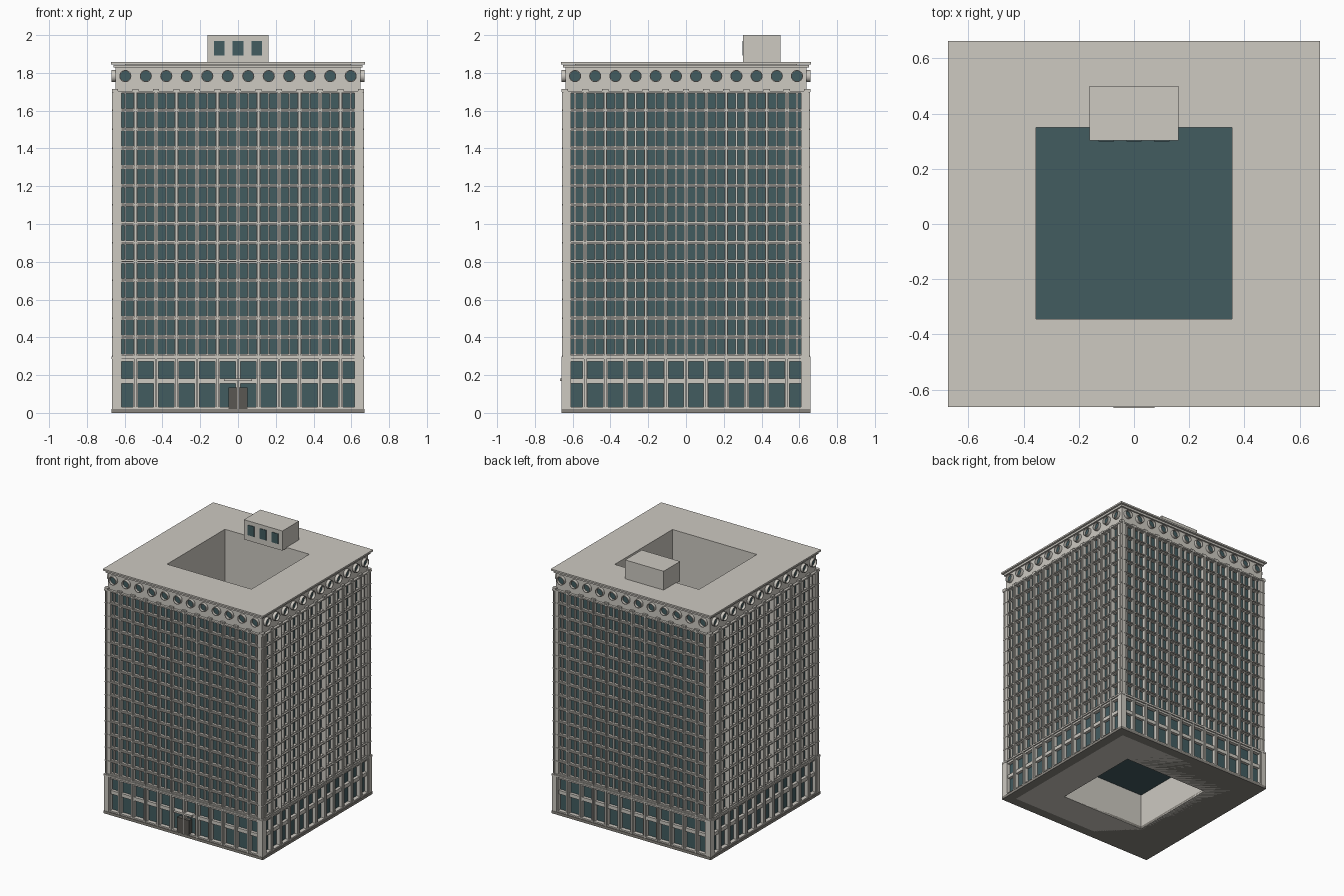
import bpy, bmesh, math
from mathutils import Vector

if "Cube" in bpy.data.objects:
    bpy.data.objects.remove(bpy.data.objects["Cube"])

HX, HY = 0.648, 0.638            # attic wall half sizes
CX, CY0, CY1 = 0.355, -0.345, 0.35   # courtyard opening
BAYS, FLOORS = 12, 14


def material(name, rgb):
    m = bpy.data.materials.new(name)
    m.diffuse_color = (*rgb, 1)
    m.use_nodes = True
    m.node_tree.nodes["Principled BSDF"].inputs["Base Color"].default_value = m.diffuse_color
    return m


STONE = material("stone", (0.61, 0.585, 0.535))
GLASS = material("glass", (0.055, 0.107, 0.118))
DARK = material("plinth_stone", (0.25, 0.235, 0.21))
DOOR = material("door_bronze", (0.10, 0.095, 0.085))


def finish(name, bm, mat):
    bmesh.ops.recalc_face_normals(bm, faces=bm.faces)
    me = bpy.data.meshes.new(name)
    bm.to_mesh(me)
    bm.free()
    me.materials.append(mat)
    ob = bpy.data.objects.new(name, me)
    bpy.context.collection.objects.link(ob)
    return ob


def box(bm, lo, hi):
    v = bmesh.ops.create_cube(bm, size=1)["verts"]
    for p in v:
        p.co = Vector([(lo[i] + hi[i]) / 2 + p.co[i] * (hi[i] - lo[i]) for i in range(3)])


def ring(name, out, z0, z1, mat, inner=None):
    """Hollow rectangular storey: outer edge is the wall line plus 'out'."""
    x, y = HX + out, HY + out
    ix, iy0, iy1 = (CX, CY0, CY1) if inner is None else (HX + inner, -HY - inner, HY + inner)
    loops = [[(-x, -y), (x, -y), (x, y), (-x, y)],
             [(-ix, iy0), (ix, iy0), (ix, iy1), (-ix, iy1)]]
    bm = bmesh.new()
    v = [[bm.verts.new((*p, z)) for p in lp] for lp in loops for z in (z0, z1)]
    for a, b in ((0, 1), (1, 3), (3, 2), (2, 0)):
        for i in range(4):
            j = (i + 1) % 4
            bm.faces.new((v[a][i], v[a][j], v[b][j], v[b][i]))
    return finish(name, bm, mat)


# Four facades: along-direction, outward direction, wall offset, bay width
SIDES = []
for k in range(4):
    a = k * math.pi / 2
    along = Vector((round(math.cos(a)), round(math.sin(a)), 0))
    outw = Vector((along.y, -along.x, 0))
    SIDES.append((along, outw, HY if k % 2 == 0 else HX, 0.1085 if k % 2 == 0 else 0.1068))


def side_box(bm, side, u, w, d0, d1, z0, z1):
    """Box on a facade, centred at u with width w, depth range d0..d1 from the wall line."""
    al, ow, off, _ = side
    p = al * (u - w / 2) + ow * (off + d0)
    q = al * (u + w / 2) + ow * (off + d1)
    box(bm, (min(p.x, q.x), min(p.y, q.y), z0), (max(p.x, q.x), max(p.y, q.y), z1))


def facade(name, mat, items):
    """items(side bay width) yields (u, w, d0, d1, z0, z1), repeated on all sides."""
    bm = bmesh.new()
    for s in SIDES:
        for it in items(s[3]):
            side_box(bm, s, *it)
    return finish(name, bm, mat)


def edges(p):
    return [(i - BAYS / 2) * p for i in range(BAYS + 1)]


def centres(p):
    return [(i - BAYS / 2 + 0.5) * p for i in range(BAYS)]


# Core, glazing and horizontal rings
ring("courtyard_walls", -0.05, 0.0, 1.85, STONE)
ring("plinth", 0.022, 0.0, 0.02, DARK)
ring("window_glass", -0.014, 0.02, 1.70, GLASS, -0.05)
ring("base_sill", 0.016, 0.02, 0.03, STONE, -0.04)
ring("base_band", 0.008, 0.155, 0.182, STONE, -0.04)
ring("base_frieze", 0.012, 0.272, 0.286, STONE, -0.04)
ring("base_cornice", 0.022, 0.286, 0.298, STONE, -0.04)
for f in range(FLOORS):
    z = 0.3 + f * 0.1
    ring(f"spandrel_{f}", 0.005, z - 0.008, z + 0.012, STONE, -0.04)
    ring(f"floor_sill_{f}", 0.016, z - 0.002, z + 0.005, STONE, -0.04)
ring("attic_wall", 0.0, 1.69, 1.835, STONE, -0.05)
ring("attic_sill", 0.018, 1.694, 1.704, STONE, -0.04)
ring("cornice_lower", 0.012, 1.828, 1.843, STONE, -0.05)
ring("roof", 0.025, 1.845, 1.857, STONE)

# Vertical piers, mullions and capitals
facade("base_piers", STONE, lambda p: [(u, 0.026, -0.03, 0.012, 0.02, 0.29) for u in edges(p)]
       + [(u, 0.012, 0.0, 0.02, 0.02, 0.29) for u in edges(p)])
facade("tower_piers", STONE, lambda p: [(u, 0.020, -0.03, 0.010, 0.29, 1.70) for u in edges(p)]
       + [(u, 0.010, 0.0, 0.019, 0.29, 1.71) for u in edges(p)])
facade("window_mullions", STONE, lambda p: [(u, 0.009, -0.03, 0.004, 0.3, 1.70) for u in centres(p)])
facade("pier_capitals", STONE, lambda p: [(u, 0.034, -0.01, 0.014, 1.70, 1.716) for u in edges(p)])

# Solid building corners
bm = bmesh.new()
for sx in (-1, 1):
    for sy in (-1, 1):
        for o, z0, z1 in ((0.02, 0.02, 0.29), (0.01, 0.29, 1.70)):
            xs = sorted((sx * (HX - 0.02), sx * (HX + o)))
            ys = sorted((sy * (HY - 0.02), sy * (HY + o)))
            box(bm, (xs[0], ys[0], z0), (xs[1], ys[1], z1))
finish("corner_piers", bm, STONE)

# Round attic windows with projecting frames
frames, panes = bmesh.new(), bmesh.new()
N = 24
for al, ow, off, p in SIDES:
    for u in centres(p):
        c = al * u + ow * off + Vector((0, 0, 1.783))
        rows = []
        for r, d in ((0.032, -0.005), (0.032, 0.022), (0.027, 0.022), (0.027, -0.005)):
            rows.append([frames.verts.new(c + ow * d + al * (r * math.cos(2 * math.pi * i / N))
                         + Vector((0, 0, r * math.sin(2 * math.pi * i / N)))) for i in range(N)])
        for a in range(4):
            b = (a + 1) % 4
            for i in range(N):
                j = (i + 1) % N
                frames.faces.new((rows[a][i], rows[a][j], rows[b][j], rows[b][i]))
        panes.faces.new([panes.verts.new(c + ow * 0.003 + al * (0.028 * math.cos(2 * math.pi * i / N))
                         + Vector((0, 0, 0.028 * math.sin(2 * math.pi * i / N)))) for i in range(N)])
ob = finish("round_window_frames", frames, STONE)
finish("round_window_panes", panes, GLASS)
bpy.context.view_layer.objects.active = ob
ob.select_set(True)
bpy.ops.object.shade_smooth_by_angle()

# Glazed roof over the courtyard's ground floor
bm = bmesh.new()
box(bm, (-CX, CY0, 0.275), (CX, CY1, 0.285))
finish("courtyard_skylight", bm, GLASS)

# Rooftop penthouse with three windows
bm = bmesh.new()
box(bm, (-0.162, 0.302, 1.85), (0.162, 0.50, 2.0))
finish("penthouse", bm, STONE)
bm = bmesh.new()
for x in (-0.1, 0, 0.1):
    box(bm, (x - 0.028, 0.298, 1.893), (x + 0.028, 0.31, 1.97))
finish("penthouse_windows", bm, GLASS)

# Entrance: double door and canopy
bm = bmesh.new()
for x in (-0.027, 0.027):
    side_box(bm, SIDES[0], x, 0.048, -0.02, 0.021, 0.02, 0.135)
finish("entrance_doors", bm, DOOR)
bm = bmesh.new()
side_box(bm, SIDES[0], 0, 0.15, -0.02, 0.028, 0.168, 0.182)
finish("entrance_canopy", bm, STONE)
